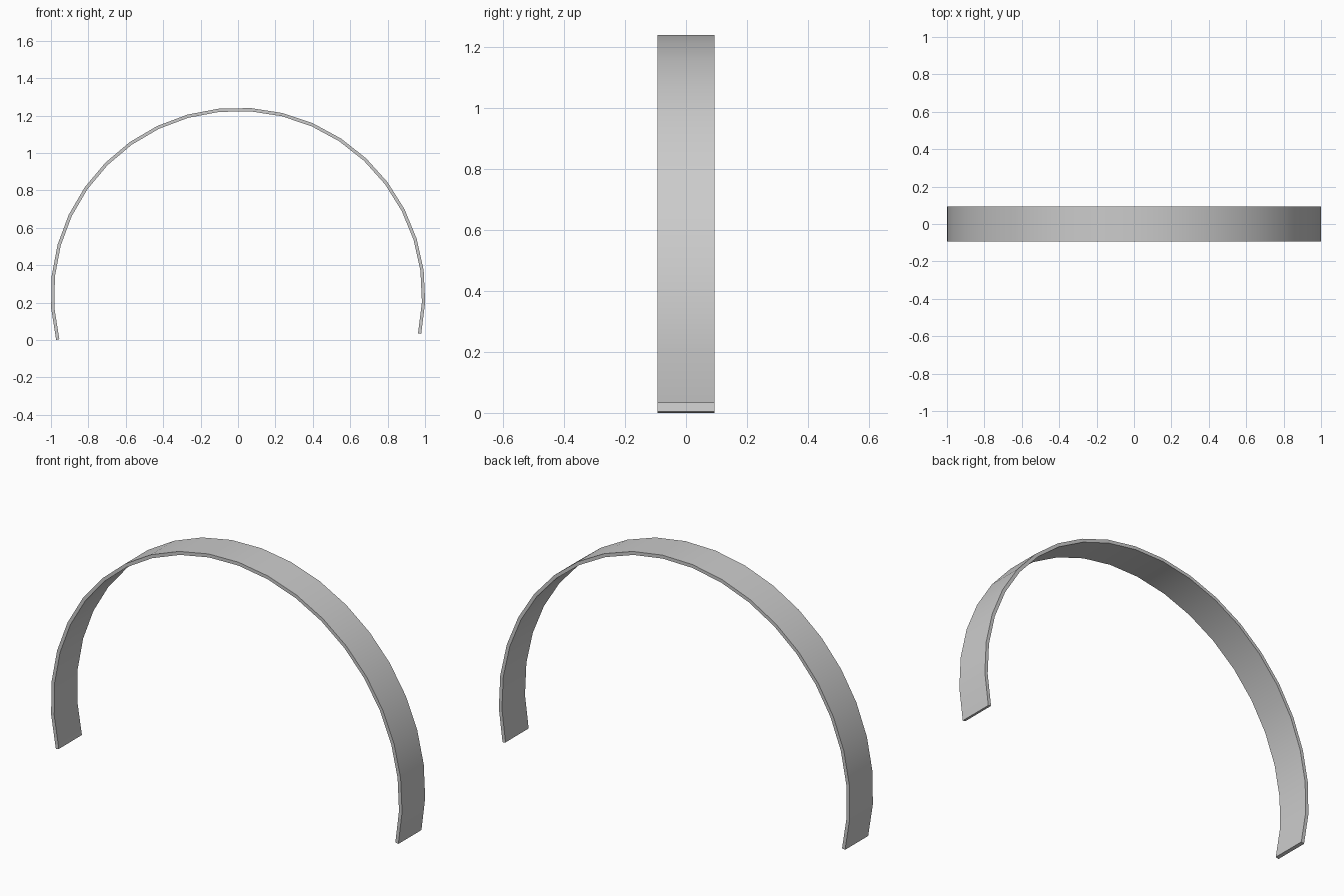
import bpy, bmesh
from math import radians, cos, sin

if "Cube" in bpy.data.objects:
    bpy.data.objects.remove(bpy.data.objects["Cube"])

# Band dimensions
R_OUT, R_IN = 1.0015, 0.984
CENTER_Z = 0.2405
HALF_W = 0.094
START, END, SEGMENTS = 193.9, -12.0, 21

bm = bmesh.new()


def section(angle):
    """Rectangular cross-section of the band at an angle on the arc."""
    c, s = cos(angle), sin(angle)
    return [bm.verts.new((r * c, y, CENTER_Z + r * s))
            for r, y in ((R_OUT, -HALF_W), (R_OUT, HALF_W),
                         (R_IN, HALF_W), (R_IN, -HALF_W))]


# Sweep the cross-section along the arc
rings = [section(radians(START + (END - START) * i / SEGMENTS))
         for i in range(SEGMENTS + 1)]
for a, b in zip(rings, rings[1:]):
    for j in range(4):
        k = (j + 1) % 4
        bm.faces.new((a[j], a[k], b[k], b[j]))

# Close both ends
bm.faces.new(rings[0])
bm.faces.new(rings[-1])
bmesh.ops.recalc_face_normals(bm, faces=bm.faces)

mesh = bpy.data.meshes.new("arched_band")
bm.to_mesh(mesh)
bm.free()
band = bpy.data.objects.new("arched_band", mesh)
bpy.context.collection.objects.link(band)

# Smooth along the arc, sharp at the rims
bpy.context.view_layer.objects.active = band
band.select_set(True)
bpy.ops.object.shade_smooth_by_angle(angle=radians(30))
